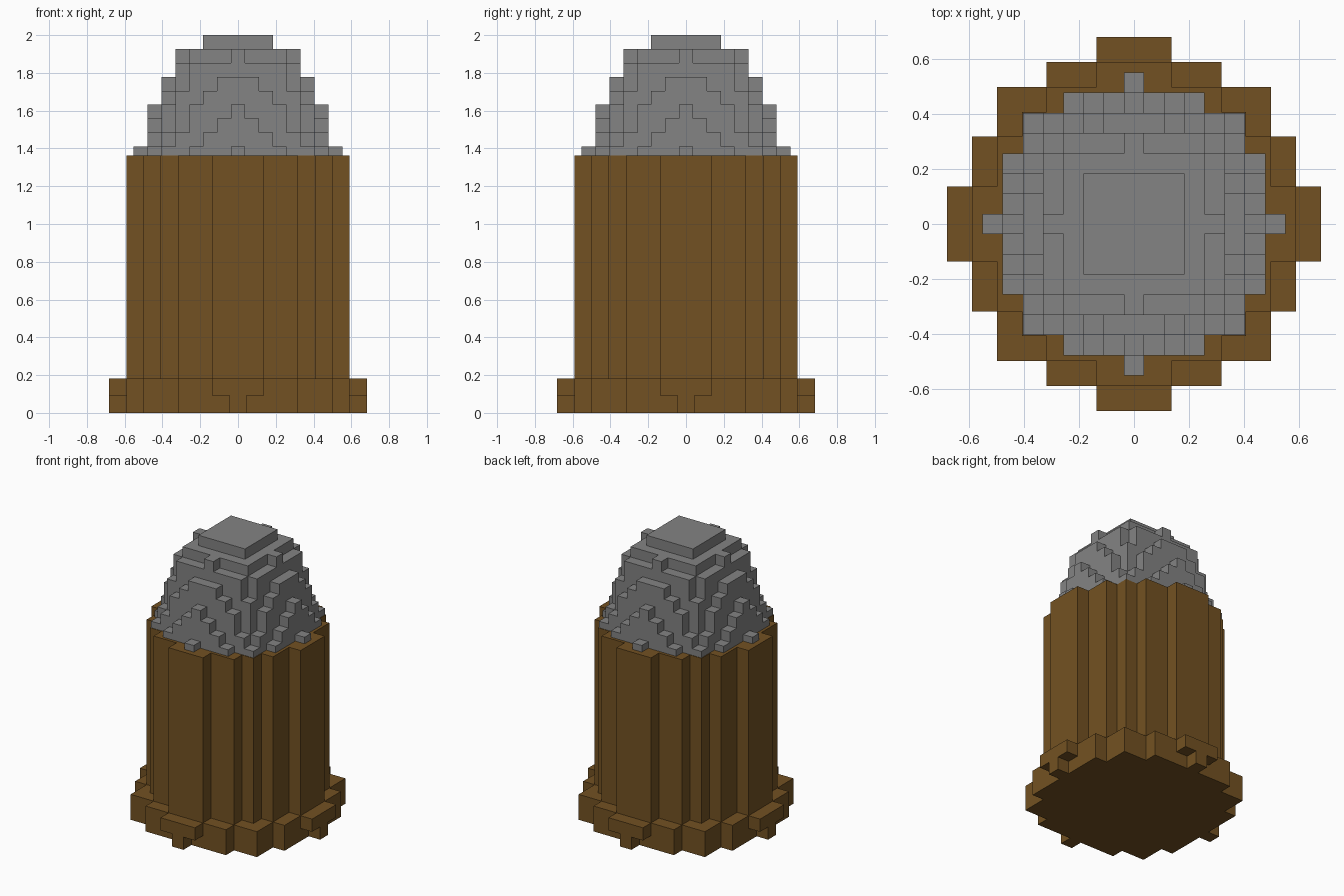
import bpy
import bmesh

cube = bpy.data.objects.get("Cube")
if cube:
    bpy.data.objects.remove(cube, do_unlink=True)


def make_material(name, colour):
    mat = bpy.data.materials.new(name)
    mat.use_nodes = True
    mat.diffuse_color = colour
    mat.node_tree.nodes["Principled BSDF"].inputs["Base Color"].default_value = colour
    return mat


def stepped_outline(reach, cell):
    """Blocky round outline; reach[i] is the half width, in cells, of row i."""
    side = []
    last = len(reach) - 1
    for row in range(-last, last + 1):
        x = reach[abs(row)] + 0.5
        if side and side[-1][0] == x:
            side[-1] = (x, row + 0.5)
        else:
            side += [(x, row - 0.5), (x, row + 0.5)]
    return [(s * x * cell, s * y * cell) for s in (1, -1) for x, y in side]


def stack(name, layers, cell, mat):
    """Extrude each (rows, bottom, top) layer into one object."""
    bm = bmesh.new()
    for reach, bottom, top in layers:
        verts = [bm.verts.new((x, y, bottom)) for x, y in stepped_outline(reach, cell)]
        face = bm.faces.new(verts)
        new = bmesh.ops.extrude_face_region(bm, geom=[face], use_keep_orig=True)["geom"]
        moved = [g for g in new if isinstance(g, bmesh.types.BMVert)]
        bmesh.ops.translate(bm, verts=moved, vec=(0, 0, top - bottom))
    bmesh.ops.recalc_face_normals(bm, faces=bm.faces)
    mesh = bpy.data.meshes.new(name)
    bm.to_mesh(mesh)
    bm.free()
    mesh.materials.append(mat)
    obj = bpy.data.objects.new(name, mesh)
    bpy.context.collection.objects.link(obj)


brown = make_material("brown casing", (0.171, 0.083, 0.016, 1))
grey = make_material("grey tip", (0.227, 0.227, 0.227, 1))

CASE = 0.0909
TIP = 0.0737
case_top = 15 * CASE

# Rim at the foot, with the lower layer notched
wide = [7, 6, 6, 6, 5, 5, 3, 0]
stack("base_rim", [(wide, 0, CASE), ([7, 7, 6, 6, 5, 5, 3, 1], CASE, 2 * CASE)], CASE, brown)

# Tall casing
stack("casing", [([6, 6, 5, 5, 4, 3, 1], 2 * CASE, case_top)], CASE, brown)

# Domed tip, from the top layer down
dome = [
    [2, 2, 2],
    [4, 3, 3, 3, 0],
    [4, 4, 4, 4, 3],
    [5, 5, 4, 4, 3, 1],
    [5, 5, 5, 4, 4, 2],
    [6, 5, 5, 5, 4, 3, 0],
    [6, 6, 5, 5, 4, 3, 1],
    [6, 6, 6, 5, 5, 4, 2],
    wide,
]
layers = [(rows, max(2 - (i + 1) * TIP, case_top), 2 - i * TIP) for i, rows in enumerate(dome)]
stack("tip", layers, TIP, grey)
